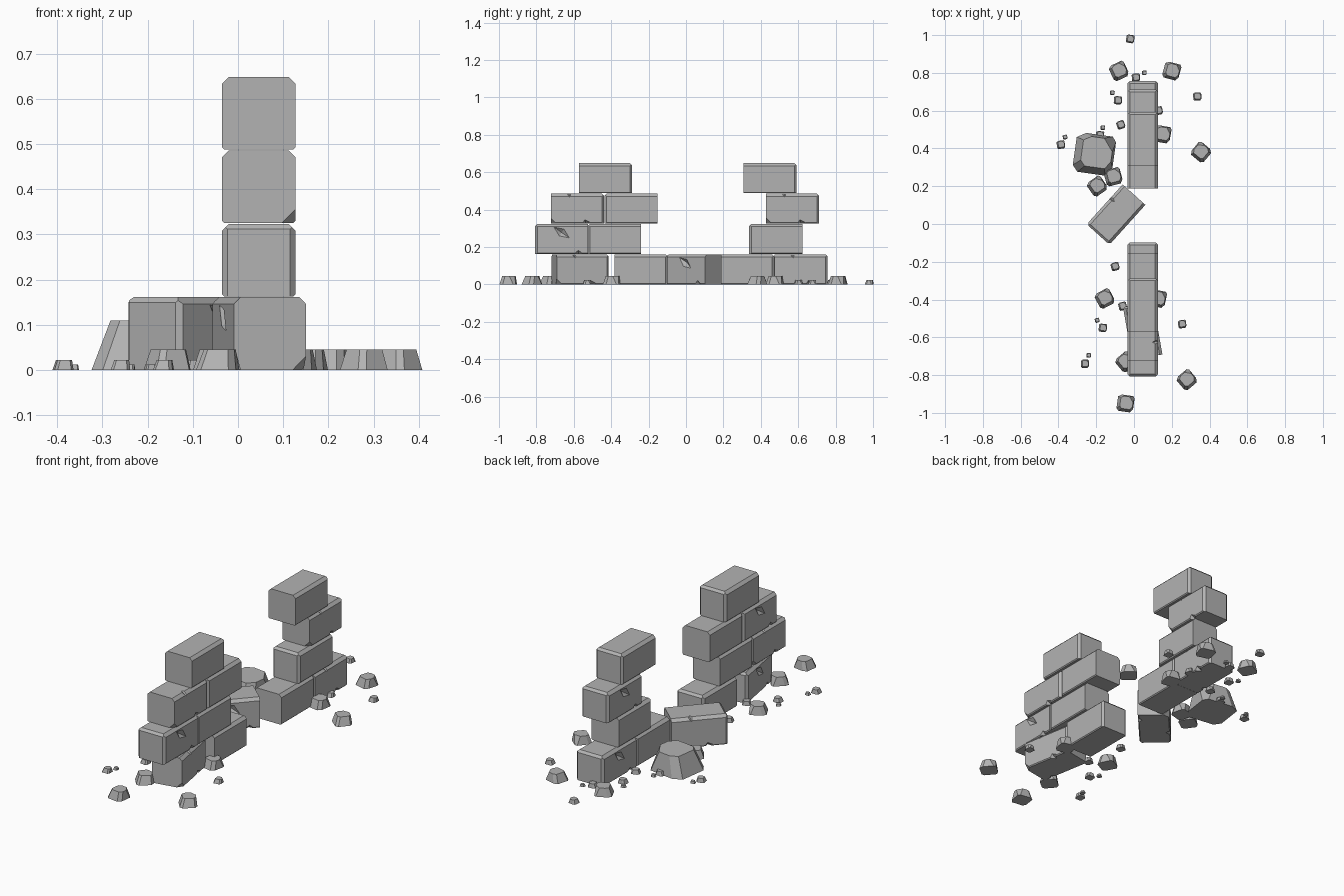
import bpy, bmesh
from math import radians
from mathutils import Vector, Matrix

cube = bpy.data.objects.get("Cube")
if cube:
    bpy.data.objects.remove(cube)

stone = bpy.data.materials.new("grey_stone")
stone.use_nodes = True
GREY = (0.45, 0.45, 0.45, 1)
stone.diffuse_color = GREY
stone.node_tree.nodes["Principled BSDF"].inputs["Base Color"].default_value = GREY

W, L, H = 0.081, 0.142, 0.161   # half width, half length, height of a block


def cut(bm, point, normal):
    """Slice off everything beyond a plane and close the hole."""
    geom = bm.verts[:] + bm.edges[:] + bm.faces[:]
    res = bmesh.ops.bisect_plane(bm, geom=geom, dist=1e-6, plane_co=point,
                                 plane_no=Vector(normal), clear_outer=True)
    edges = [e for e in res["geom_cut"] if isinstance(e, bmesh.types.BMEdge)]
    bmesh.ops.holes_fill(bm, edges=edges)


def to_mesh(bm, name):
    bmesh.ops.recalc_face_normals(bm, faces=bm.faces[:])
    mesh = bpy.data.meshes.new(name)
    bm.to_mesh(mesh)
    bm.free()
    mesh.materials.append(stone)
    return mesh


def place(name, mesh, loc, turn=0, size=1):
    ob = bpy.data.objects.new(name, mesh)
    ob.location = loc
    ob.rotation_euler.z = radians(turn)
    ob.scale = (size, size, size)
    bpy.context.collection.objects.link(ob)
    return ob


def block_mesh(name, damaged):
    bm = bmesh.new()
    bmesh.ops.create_cube(bm, size=1, matrix=Matrix.Translation((0, 0, H / 2))
                          @ Matrix.Diagonal((2 * W, 2 * L, H, 1)))
    # worn long edges and one worn end
    for s in (-1, 1):
        cut(bm, (s * (W - 0.015), 0, H), (s, 0, 1))
        cut(bm, (s * (W - 0.005), 0, 0), (s, 0, -1))
        cut(bm, (s * W, L - 0.012, 0), (s, 1, 0))
    cut(bm, (0, L - 0.012, H), (0, 1, 1))
    if damaged:
        cut(bm, (W - 0.03, -L, 0), (1, 1.0 - 2, -1))
    return to_mesh(bm, name)


def chip(mesh, spots):
    """Knock pointed chips out of a mesh with octahedral cutters."""
    ob = place("chipping", mesh, (0, 0, 0))
    cutters = []
    for loc, size, turn in spots:
        bm = bmesh.new()
        bmesh.ops.create_uvsphere(bm, u_segments=4, v_segments=2, radius=1)
        bm.transform(Matrix.Diagonal((*size, 1)))
        bm.transform(Matrix.Rotation(radians(turn), 4, 'X'))
        cutter = place("cutter", to_mesh(bm, "cutter"), loc)
        cutter.hide_render = True
        mod = ob.modifiers.new("chip", 'BOOLEAN')
        mod.object, mod.solver = cutter, 'EXACT'
        cutters.append(cutter)
    deps = bpy.context.evaluated_depsgraph_get()
    result = bpy.data.meshes.new_from_object(ob.evaluated_get(deps))
    for o in cutters + [ob]:
        bpy.data.objects.remove(o)
    return result


whole = block_mesh("whole_block", False)
broken = chip(block_mesh("broken_block", True), [
    ((W, -0.045, H), (0.03, 0.018, 0.02), 10),
    ((W, 0.045, 0), (0.025, 0.025, 0.022), 15),
    ((-W, 0.0, 0.115), (0.018, 0.05, 0.022), 35),
    ((-W, -0.09, 0), (0.02, 0.025, 0.02), 0),
])

# Wall blocks: name, mesh, y, row, turn
X = 0.046
for name, mesh, y, row, turn in [
    ("front_base_outer", broken, -0.565, 0, 10),
    ("front_base_inner", whole, -0.24, 0, 0),
    ("front_second_outer", broken, -0.665, 1, 180),
    ("front_second_inner", whole, -0.383, 1, 180),
    ("front_third_outer", broken, -0.58, 2, 0),
    ("front_third_inner", whole, -0.295, 2, 180),
    ("front_top", whole, -0.43, 3, 0),
    ("back_base_inner", whole, 0.33, 0, 0),
    ("back_base_outer", broken, 0.615, 0, 0),
    ("back_second", whole, 0.48, 1, 180),
    ("back_third", broken, 0.57, 2, 0),
    ("back_top", whole, 0.45, 3, 0),
]:
    place(name, mesh, (X, y, row * 0.1625), turn)
place("fallen_block", broken, (-0.095, 0.05, 0), 138)

# Rubble: a tapered, unit-wide stone with broken corners
bm = bmesh.new()
bmesh.ops.create_cube(bm, size=1, matrix=Matrix.Translation((0, 0, 0.26))
                      @ Matrix.Diagonal((1, 1, 0.52, 1)))
for v in bm.verts:
    if v.co.z > 0.1:
        v.co.x = v.co.x * 0.76 + 0.06
        v.co.y = v.co.y * 0.76 + 0.05
cut(bm, (0.36, 0.36, 0.3), (1, 0.8, 0.5))
cut(bm, (-0.36, -0.3, 0.3), (-1, -0.9, 0.6))
cut(bm, (0.4, -0.33, 0.2), (1, -0.7, 0.3))
cut(bm, (-0.35, 0.38, 0.25), (-0.6, 1, 0.3))
rubble = to_mesh(bm, "rubble")

place("large_rubble", rubble, (-0.21, 0.37, 0), -8, 0.21)

medium = [(-0.08, 0.81), (0.20, 0.81), (0.355, 0.38), (0.15, 0.475),
          (-0.11, 0.25), (-0.195, 0.20), (-0.155, -0.395), (0.125, -0.395),
          (-0.045, -0.73), (0.28, -0.825), (-0.045, -0.95)]
small = [(-0.02, 0.98), (-0.085, 0.655), (0.01, 0.775), (0.13, 0.6),
         (-0.07, 0.525), (-0.18, 0.47), (0.335, 0.675), (-0.387, 0.42),
         (-0.1, -0.225), (-0.165, -0.55), (-0.26, -0.74), (0.255, -0.53),
         (-0.06, -0.435)]
tiny = [(-0.115, 0.695), (0.055, 0.8), (-0.165, 0.51), (-0.365, 0.46),
        (-0.195, -0.51), (-0.24, -0.695)]
turns = [25, -15, 50, -10, 15, 35, 28, -12, 40, 40, -8]
for label, spots, size in (("medium", medium, 0.088), ("small", small, 0.043),
                           ("tiny", tiny, 0.024)):
    for i, (x, y) in enumerate(spots):
        turn = turns[i % len(turns)] if size > 0.05 else (i * 37) % 30 - 10
        place(f"{label}_rubble_{i + 1}", rubble, (x, y, 0), turn, size)
